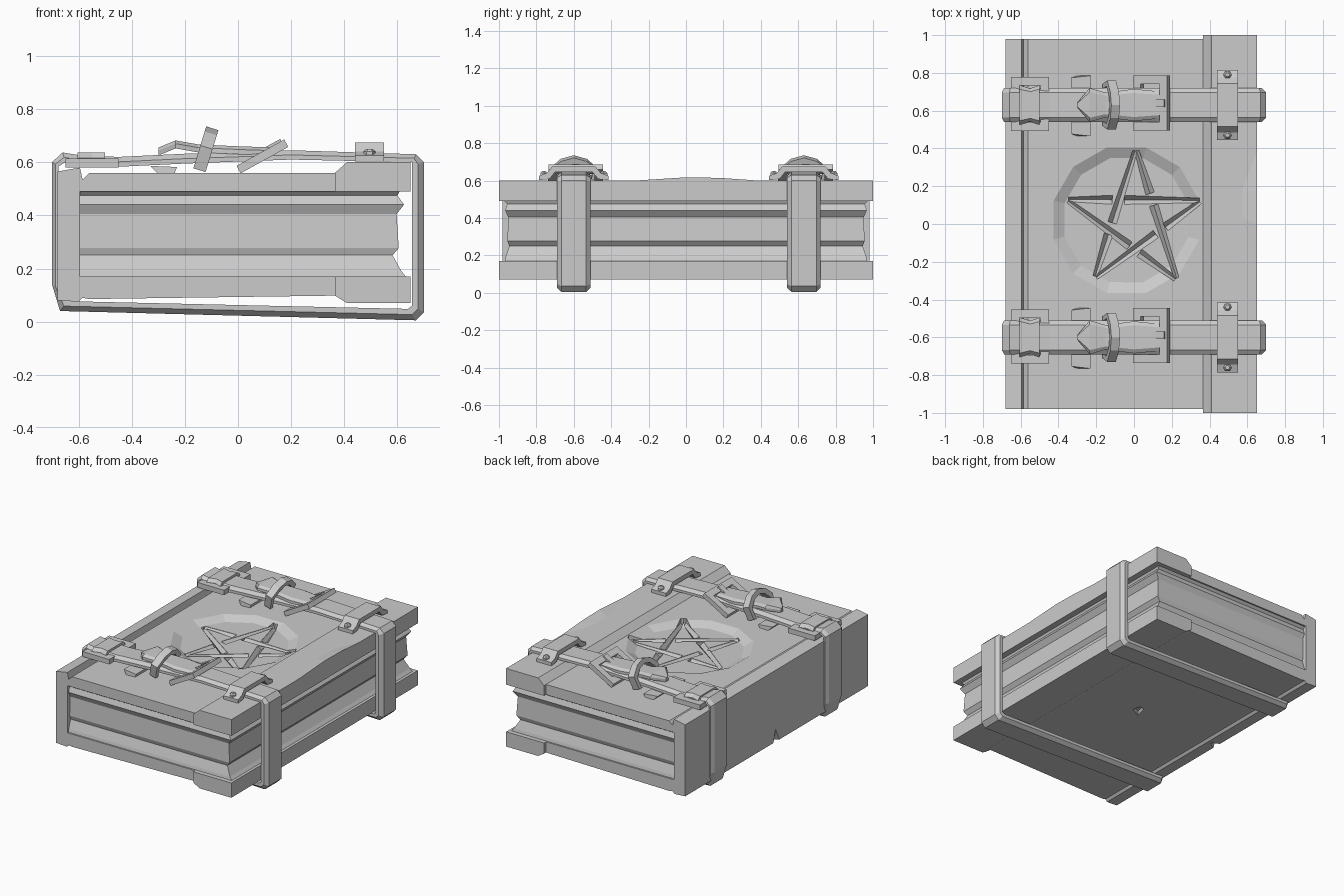
import bpy, bmesh
from math import cos, sin, pi, radians
from mathutils import Vector, Matrix

if "Cube" in bpy.data.objects:
    bpy.data.objects.remove(bpy.data.objects["Cube"])


def loft(name, rings, loop=False, matrix=None):
    """Skin a row of equal-length point rings; cap the ends unless it loops."""
    bm = bmesh.new()
    rows = [[bm.verts.new(p) for p in ring] for ring in rings]
    n = len(rows[0])
    for i in range(len(rows) if loop else len(rows) - 1):
        a, b = rows[i], rows[(i + 1) % len(rows)]
        for j in range(n):
            k = (j + 1) % n
            bm.faces.new((a[j], a[k], b[k], b[j]))
    if not loop:
        bm.faces.new(rows[0])
        bm.faces.new(rows[-1])
    if matrix:
        bm.transform(matrix)
    bmesh.ops.recalc_face_normals(bm, faces=bm.faces)
    mesh = bpy.data.meshes.new(name)
    bm.to_mesh(mesh)
    bm.free()
    ob = bpy.data.objects.new(name, mesh)
    bpy.context.collection.objects.link(ob)
    return ob


def prism_y(name, profile, y0, y1):
    return loft(name, [[(x, y, z) for x, z in profile] for y in (y0, y1)])


def prism_x(name, profile, x0, x1, matrix=None):
    return loft(name, [[(x, y, z) for y, z in profile] for x in (x0, x1)], matrix=matrix)


def cut(ob, cutter):
    cutter.hide_render = True
    m = ob.modifiers.new("cut", 'BOOLEAN')
    m.operation, m.solver, m.object = 'DIFFERENCE', 'EXACT', cutter
    bpy.context.view_layer.objects.active = ob
    bpy.ops.object.modifier_apply(modifier=m.name)
    bpy.data.objects.remove(cutter)


def frame(name, sx, sy, thick, bar, matrix):
    rings = []
    for a, b in ((-1, -1), (1, -1), (1, 1), (-1, 1)):
        ox, oy, ix, iy = a * sx / 2, b * sy / 2, a * (sx / 2 - bar), b * (sy / 2 - bar)
        t = thick / 2
        rings.append([(ox, oy, -t), (ox, oy, t), (ix, iy, t), (ix, iy, -t)])
    return loft(name, rings, True, matrix)


def strap(name, path, y, half, loop):
    """Leather band with chamfered outer edges; path holds (outer x, z, inner x, z)."""
    rings = []
    for ox, oz, ix, iz in path:
        mx, mz = (ox + ix) / 2, (oz + iz) / 2
        rings.append([(ix, y - half, iz), (mx, y - half, mz), (ox, y - half * .74, oz),
                      (ox, y + half * .74, oz), (mx, y + half, mz), (ix, y + half, iz)])
    return loft(name, rings, loop)


# Cover: spine and both boards as one C-shaped section
cover = prism_y("cover_and_spine", [
    (-.68, .08), (-.60, .075), (-.585, .09), (-.56, .085), (.37, .098), (.37, .17), (-.595, .17),
    (-.595, .49), (.37, .49), (.37, .56), (-.56, .56), (-.585, .535), (-.595, .58), (-.68, .565)],
    -.98, .98)

# Round sunken panel in the front board
def disc(r, z):
    return [(-.04 + r * cos(i * pi / 6 + .26), .02 + r * sin(i * pi / 6 + .26), z) for i in range(12)]
cut(cover, loft("panel_cutter", [disc(.34, .532), disc(.40, .5605), disc(.40, .60)]))

# Interlaced star carved into the panel
tips = [Vector(p) for p in ((.01, .40), (.36, .125), (.23, -.30), (-.21, -.29), (-.36, .13))]
for i in range(5):
    a, b = tips[i], tips[(i + 2) % 5]
    d = (b - a).normalized()
    side = Vector((-d.y, d.x))
    for t0, t1 in ((.02, .34), (.43, .98)):
        rings = []
        for t in (t0, t1):
            w = .012 if t in (.02, .98) else .024
            c = a.lerp(b, t)
            l, r = c + side * w, c - side * w
            rings.append([(l.x, l.y, .60), (r.x, r.y, .60), (r.x, r.y, .53), (c.x, c.y, .508), (l.x, l.y, .53)])
        cut(cover, loft("star_cutter", rings))

# Nick in the lower spine and chip under the back board
cut(cover, loft("nick_cutter", [[(-.70, -.06, .05), (-.70, .05, .05), (-.70, .01, .19)],
                                [(-.63, -.01, .05), (-.63, .02, .05), (-.63, .01, .10)]]))
cut(cover, loft("chip_cutter", [[(-.1, -.08, .05), (.04, -.02, .05), (.0, .1, .05), (-.06, .06, .05)],
                                [(-.05, -.02, .11), (-.01, 0, .11), (-.01, .03, .11), (-.04, .03, .11)]]))

# Thick fore-edge bands of both boards
prism_y("top_edge_band", [(.365, .49), (.65, .49), (.65, .60), (.41, .60), (.365, .56)], -1, 1)
prism_y("bottom_edge_band", [(.365, .17), (.65, .17), (.65, .07), (.41, .07), (.365, .098)], -1, 1)
loft("edge_bump", [[(.65, -.30, .598), (.65, 0, .617), (.65, .18, .614), (.65, .41, .598)],
                   [(.57, .0, .598), (.57, .03, .599), (.57, .16, .599), (.57, .2, .598)]])

# Page block with wavy edges
loft("pages", [[(-.60, -h, z), (x, -h, z), (x, h, z), (-.60, h, z)] for z, x, h in (
    (.165, .635, .97), (.19, .615, .965), (.25, .582, .945), (.277, .605, .955), (.405, .597, .95),
    (.44, .625, .967), (.475, .60, .955), (.495, .61, .975))])

ring_path = [(-.70, .60, -.675, .585), (-.66, .637, -.65, .60), (-.59, .625, -.59, .588),
             (-.45, .62, -.45, .583), (-.2, .632, -.2, .595), (.2, .645, .2, .61),
             (.67, .63, .655, .60), (.70, .60, .655, .585), (.70, .035, .655, .06),
             (.67, .005, .64, .048), (-.67, .04, -.64, .077), (-.70, .14, -.675, .13)]
arch = [(-.185, .602), (-.13, .608), (-.10, .645), (.10, .645), (.13, .608), (.185, .602),
        (.185, .625), (.145, .64), (.115, .675), (-.115, .675), (-.145, .64), (-.185, .625)]
loop_out = [(-.11, 0), (-.13, .09), (-.07, .145), (0, .165), (.07, .145), (.13, .09), (.11, 0)]

# Two identical belts with all their fittings
for tag, y in (("back", .63), ("front", -.60)):
    strap(tag + "_strap", ring_path, y, .09, True)

    # loose tongue with a pointed end
    rings = []
    for x, zt, h in ((.15, .655, .07), (.0, .66, .085), (-.15, .667, .065), (-.235, .682, .09), (-.30, .655, .012)):
        rings.append([(x, y - h, zt - .03), (x, y - h, zt - .012), (x, y - h * .75, zt),
                      (x, y + h * .75, zt), (x, y + h, zt - .012), (x, y + h, zt - .03)])
    loft(tag + "_strap_tongue", rings)

    # leaning loop that holds the tongue
    lean = Matrix.Translation((-.145, y, .57)) @ Matrix.Rotation(radians(17), 4, 'Y')
    loft(tag + "_strap_loop", [[(-.024, a, b), (.024, a, b), (.024, a * .76, b * .80), (-.024, a * .76, b * .80)]
                               for a, b in loop_out], True, lean)

    # raised buckle with prong
    tilt = Matrix.Translation((.092, y + .01, .622)) @ Matrix.Rotation(radians(-29), 4, 'Y')
    frame(tag + "_buckle", .205, .29, .032, .045, tilt)
    prism_x(tag + "_buckle_prong", [(-.02, -.01), (.02, -.01), (.02, .025), (-.02, .025)], -.02, .09, tilt)

    # flat buckle by the spine and the leather fold over it
    frame(tag + "_spine_buckle", .20, .285, .034, .045, Matrix.Translation((-.55, y + .005, .597)))
    loft(tag + "_strap_fold", [[(x, y - h, .585), (x, y - h, .615), (x, y - h * .8, .637),
                                (x, y + h * .8, .637), (x, y + h, .615), (x, y + h, .585)]
                               for x, h in ((-.605, .105), (-.55, .088), (-.50, .105))])

    # low keeper plate under the strap
    loft(tag + "_under_plate", [[(-.30, y + s, .555), (-.24, y + s * .97, .555), (-.23, y + s, .582), (-.33, y + s * .93, .586)]
                                for s in (-.165, .155)])

    # riveted bridge on the fore edge
    prism_x(tag + "_bridge", [(y + a, b) for a, b in arch], .44, .55)
    for s in (-1, 1):
        loft(tag + "_rivet", [[(.495 + r * cos(i * pi / 3), y + s * .16 + r * sin(i * pi / 3), z) for i in range(6)]
                              for r, z in ((.022, .615), (.022, .64), (.012, .65))])
